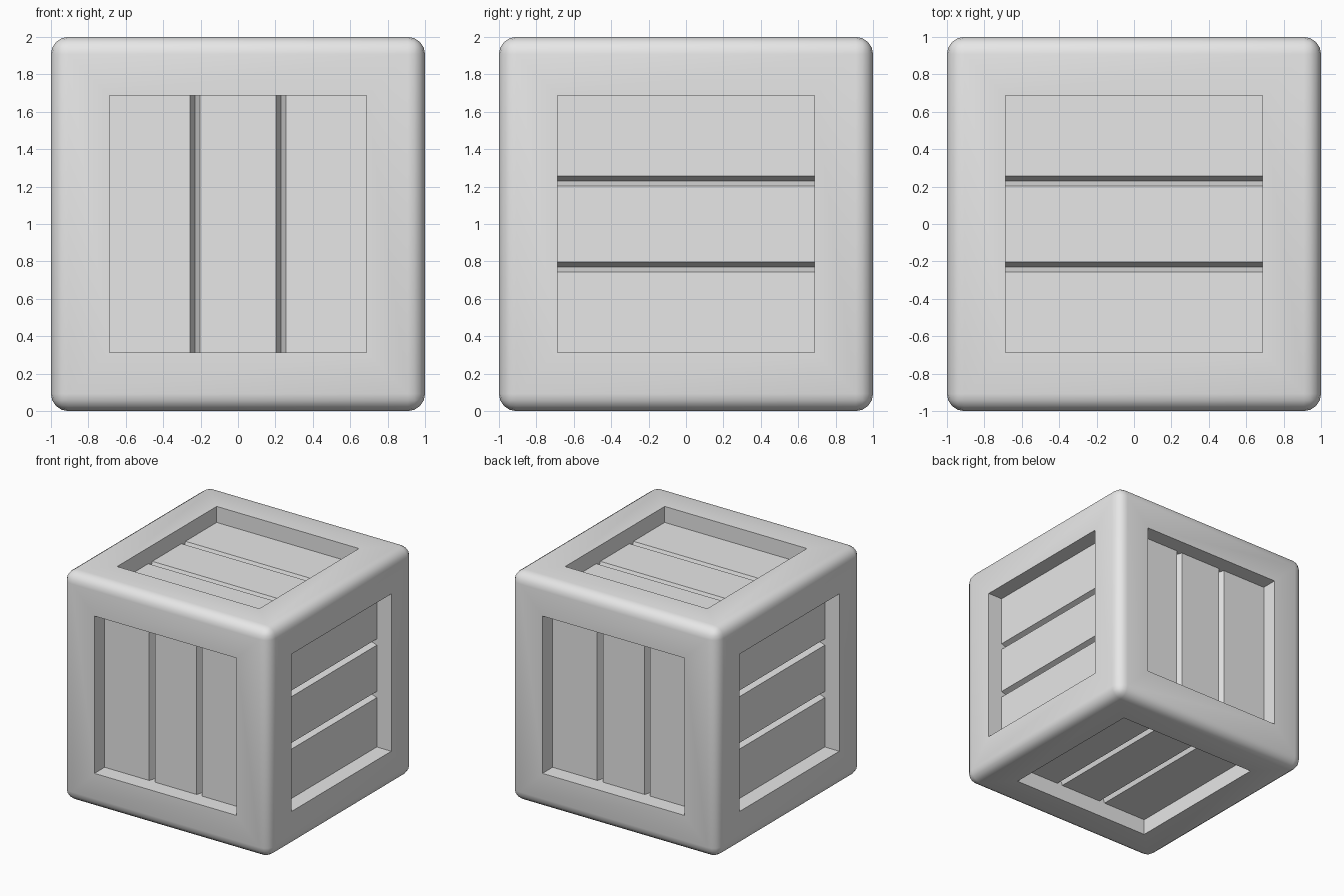
import bpy, bmesh, math
from mathutils import Vector

if "Cube" in bpy.data.objects:
    bpy.data.objects.remove(bpy.data.objects["Cube"], do_unlink=True)

GREY = (0.8, 0.8, 0.8, 1)
grey = bpy.data.materials.new("plain_light_grey")
grey.use_nodes = True
grey.diffuse_color = GREY
grey.node_tree.nodes["Principled BSDF"].inputs["Base Color"].default_value = GREY

ROUND = 0.092    # radius of the outer edges
OPEN = 0.687     # half width of each opening
RECESS = 0.14    # depth of the planks below the frame
GROOVE = 0.075   # depth of the grooves
HALF = 0.027     # half width of the grooves
BASE = RECESS + GROOVE + 0.01
CENTRE = Vector((0, 0, 1))


def add_object(name, bm):
    bmesh.ops.recalc_face_normals(bm, faces=bm.faces)
    mesh = bpy.data.meshes.new(name)
    bm.to_mesh(mesh)
    bm.free()
    mesh.materials.append(grey)
    obj = bpy.data.objects.new(name, mesh)
    bpy.context.collection.objects.link(obj)
    return obj


# Rounded frame with a deep square opening on every side
bm = bmesh.new()
bmesh.ops.create_cube(bm, size=2)
bmesh.ops.bevel(bm, geom=bm.edges[:], offset=ROUND, segments=4,
                profile=0.5, affect='EDGES')
sides = [f for f in bm.faces if f.calc_area() > 1]
bmesh.ops.inset_individual(bm, faces=sides, thickness=1 - ROUND - OPEN,
                           use_even_offset=True)
bmesh.ops.inset_individual(bm, faces=sides, thickness=0, depth=-BASE)
bmesh.ops.delete(bm, geom=sides, context='FACES')
bmesh.ops.translate(bm, verts=bm.verts, vec=CENTRE)
frame = add_object("crate_frame", bm)
frame.data.shade_smooth()
frame.data.set_sharp_from_angle(angle=math.radians(40))


# Plank panel: a grooved cross-section swept along the plank direction
def plank_panel(name, normal, along):
    n, g = Vector(normal), Vector(along)
    u = g.cross(n)
    top, low = 1 - RECESS, 1 - RECESS - GROOVE
    section = [(-OPEN, 1 - BASE), (-OPEN, top)]
    for c in (-OPEN / 3, OPEN / 3):
        section += [(c - HALF, top), (c, low), (c + HALF, top)]
    section += [(OPEN, top), (OPEN, 1 - BASE)]
    bm = bmesh.new()
    ring = [bm.verts.new(CENTRE + u * a + n * h - g * OPEN) for a, h in section]
    face = bm.faces.new(ring)
    swept = bmesh.ops.extrude_face_region(bm, geom=[face], use_keep_orig=True)
    moved = [v for v in swept["geom"] if isinstance(v, bmesh.types.BMVert)]
    bmesh.ops.translate(bm, verts=moved, vec=g * 2 * OPEN)
    add_object(name, bm)


X, Y, Z = (1, 0, 0), (0, 1, 0), (0, 0, 1)
plank_panel("front_planks", (0, -1, 0), Z)
plank_panel("back_planks", Y, Z)
plank_panel("left_planks", X, Y)
plank_panel("right_planks", (-1, 0, 0), Y)
plank_panel("top_planks", Z, X)
plank_panel("bottom_planks", (0, 0, -1), Y)
